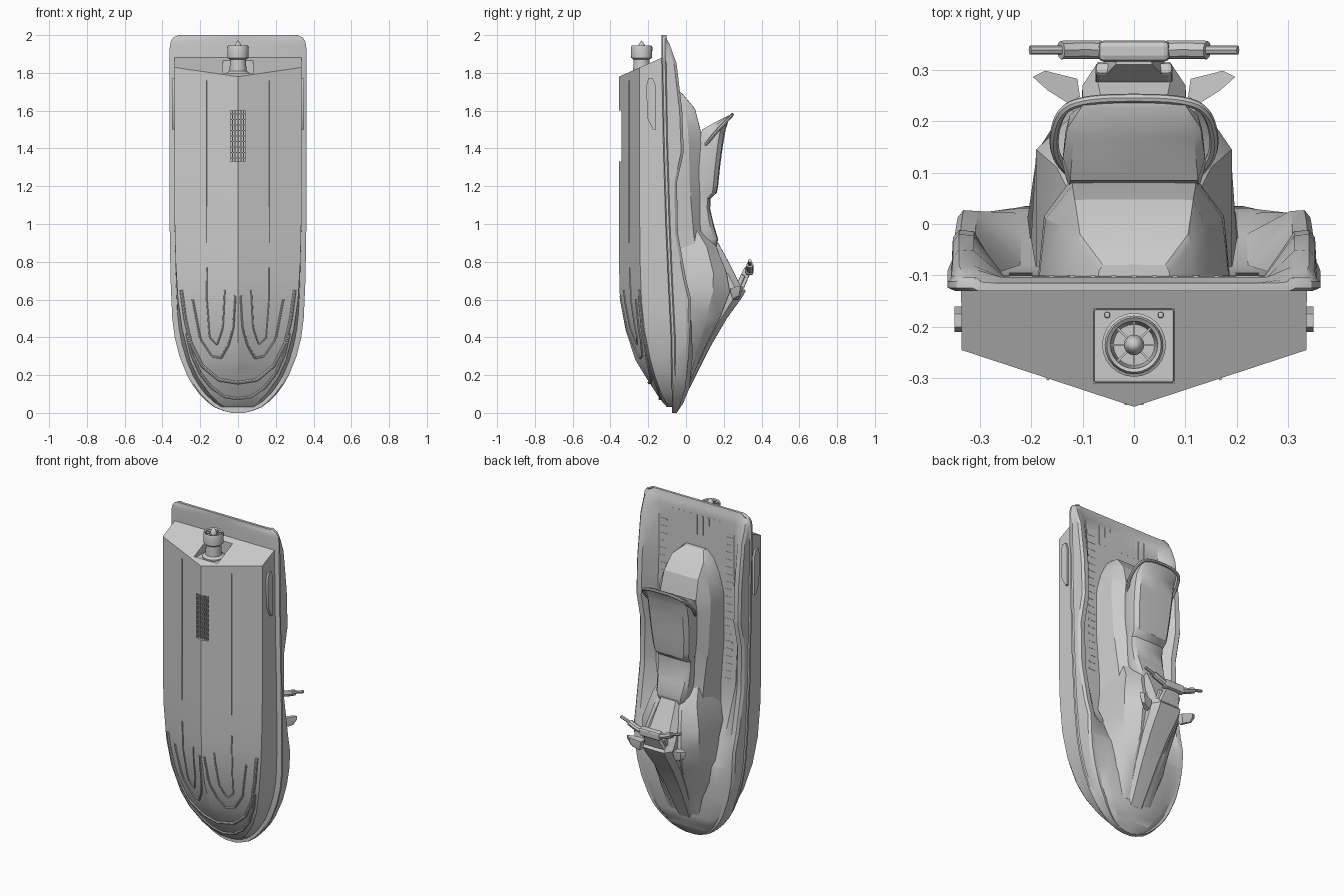
import bpy, bmesh, math
from mathutils import Vector
from mathutils.bvhtree import BVHTree

if "Cube" in bpy.data.objects:
    bpy.data.objects.remove(bpy.data.objects["Cube"])


def lerp(table, z):
    """Interpolate a station table whose first column is z."""
    if z <= table[0][0]:
        return table[0][1:]
    for a, b in zip(table, table[1:]):
        if z <= b[0]:
            t = (z - a[0]) / (b[0] - a[0])
            return tuple(p + (q - p) * t for p, q in zip(a[1:], b[1:]))
    return table[-1][1:]


def finish(name, bm, angle=28):
    bmesh.ops.remove_doubles(bm, verts=bm.verts, dist=0.0005)
    bmesh.ops.recalc_face_normals(bm, faces=bm.faces)
    me = bpy.data.meshes.new(name)
    bm.to_mesh(me)
    bm.free()
    ob = bpy.data.objects.new(name, me)
    bpy.context.collection.objects.link(ob)
    smooth(ob, angle)
    return ob


def smooth(ob, angle=28):
    bpy.ops.object.select_all(action='DESELECT')
    ob.select_set(True)
    bpy.context.view_layer.objects.active = ob
    bpy.ops.object.shade_smooth_by_angle(angle=math.radians(angle))


def skin(bm, rings, caps=True):
    n = len(rings[0])
    for a, b in zip(rings, rings[1:]):
        for i in range(n):
            bm.faces.new((a[i], a[(i + 1) % n], b[(i + 1) % n], b[i]))
    if caps:
        bm.faces.new(rings[0])
        bm.faces.new(rings[-1])


def loft(name, rows, angle=28):
    """Skin half sections (centre bottom to centre top), mirrored in x."""
    bm = bmesh.new()
    rings = []
    for half in rows:
        ring = list(half) + [(-x, y, z) for x, y, z in reversed(half) if x > 0]
        rings.append([bm.verts.new(p) for p in ring])
    skin(bm, rings)
    return finish(name, bm, angle)


def box(name, c, s, bevel=0, rot=(0, 0, 0)):
    bpy.ops.mesh.primitive_cube_add(size=1, location=c, rotation=rot)
    ob = bpy.context.object
    ob.name = name
    ob.scale = s
    bpy.ops.object.transform_apply(location=False, rotation=False)
    if bevel:
        m = ob.modifiers.new("bevel", 'BEVEL')
        m.width, m.segments = bevel, 2
    return ob


def tube(name, pts, r):
    cu = bpy.data.curves.new(name, 'CURVE')
    cu.dimensions, cu.bevel_depth, cu.bevel_resolution = '3D', r, 2
    cu.use_fill_caps = True
    sp = cu.splines.new('NURBS')
    sp.points.add(len(pts) - 1)
    for p, co in zip(sp.points, pts):
        p.co = (*co, 1)
    sp.order_u, sp.use_endpoint_u, sp.resolution_u = 3, True, 6
    ob = bpy.data.objects.new(name, cu)
    bpy.context.collection.objects.link(ob)
    bpy.ops.object.select_all(action='DESELECT')
    ob.select_set(True)
    bpy.context.view_layer.objects.active = ob
    bpy.ops.object.convert(target='MESH')
    smooth(bpy.context.object, 40)


def turned(name, prof, y0, n=24):
    """Revolve an (r, z) profile about a z axis at y0."""
    bm = bmesh.new()
    skin(bm, [[bm.verts.new((r * math.cos(k * math.tau / n), y0 + r * math.sin(k * math.tau / n), z))
               for k in range(n)] for r, z in prof], False)
    return finish(name, bm)


def carve(ob, c, s):
    cutter = box("cutter", c, s)
    m = ob.modifiers.new("cut", 'BOOLEAN')
    m.operation, m.object, m.solver = 'DIFFERENCE', cutter, 'EXACT'
    bpy.context.view_layer.objects.active = ob
    bpy.ops.object.modifier_apply(modifier=m.name)
    bpy.data.objects.remove(cutter)


# Main lines: half width of the rim and its height
RIM = [(0, .03, -.075), (.01, .075, -.075), (.03, .125, -.075), (.06, .165, -.075), (.1, .205, -.075),
       (.15, .242, -.076), (.2, .27, -.077), (.3, .31, -.079), (.4, .335, -.08), (.5, .348, -.085),
       (.7, .357, -.095), (1, .362, -.108), (1.4, .362, -.12), (1.93, .362, -.13), (1.965, .357, -.13),
       (1.985, .345, -.13), (2, .315, -.13)]

# Hull: keel y, chine half width, chine y
HULL = [(.03, -.1, .06, -.09), (.06, -.127, .11, -.108), (.1, -.155, .15, -.13), (.19, -.213, .215, -.163),
        (.28, -.268, .255, -.188), (.44, -.32, .295, -.22), (.6, -.35, .318, -.236), (.8, -.355, .33, -.243),
        (1, -.355, .335, -.245), (1.9, -.355, .335, -.245)]
rows = []
for z in [.03, .045, .06, .08, .1, .14, .19, .23, .28, .36, .44, .52, .6, .7, .8, 1, 1.4, 1.78]:
    yk, wc, yc = lerp(HULL, z)
    w, yr = lerp(RIM, z)
    w = max(wc + .001, w - .028)
    half = [(0, yk), (wc * .5, (yk + yc) / 2), (wc, yc), (w, yr + .01), (0, yr + .01)]
    rows.append([(x, y, z + ((y + .355) * .444 if z == 1.78 else 0)) for x, y in half])
hull = loft("hull", rows, 22)
bm = bmesh.new()
bm.from_mesh(hull.data)
tree = BVHTree.FromBMesh(bm)
carve(hull, (0, -.237, 1.88), (.158, .146, .2))
carve(hull, (0, -.37, 1.465), (.08, .09, .27))

# Spray rails and strakes laid on the bow bottom
RAILS = {"bow_rail": ([(0, .16), (.1, .175), (.19, .25), (.25, .37), (.28, .5), (.3, .65)], .009),
         "lower_bow_rail": ([(0, .075), (.07, .085), (.14, .135), (.2, .21), (.245, .31), (.27, .42)], .008),
         "inner_bow_rail": ([(.015, .62), (.025, .45), (.05, .36), (.09, .29), (.14, .3), (.2, .39), (.24, .6)], .006),
         "small_bow_rail": ([(.07, .65), (.08, .45), (.11, .36), (.15, .4), (.165, .6), (.166, .77)], .004),
         "strake": ([(.167, .9), (.1675, 1.3), (.1675, 1.76)], .003)}
for name, (pts, r) in RAILS.items():
    for s in (-1, 1):
        path = []
        for (xa, za), (xb, zb) in zip(pts, pts[1:]):
            for k in range(5):
                x, z = xa + (xb - xa) * k / 4, za + (zb - za) * k / 4
                hit = tree.ray_cast(Vector((s * x, -1, z)), Vector((0, 1, 0)))[0]
                if hit and (k < 4 or (xb, zb) == pts[-1]):
                    path.append(hit + Vector((0, -.001, 0)))
        tube(name, path, r)

# Deck with raised side bolsters and footwells: bolster y, floor y, floor fraction
DECK = [(0, -.05, -.05, .7), (.05, -.03, -.015, .7), (.13, -.005, .018, .7), (.3, .012, .035, .68), (.48, .022, .03, .66),
        (.6, .025, -.02, .62), (.7, .0, -.08, .62), (.95, -.045, -.095, .74), (1.22, -.05, -.1, .76),
        (1.38, -.014, -.1, .72), (1.6, -.022, -.1, .7), (1.85, -.052, -.102, .7), (1.95, -.088, -.103, .72), (2, -.115, -.115, .75)]
rows = []
for z in sorted({s[0] for s in RIM + DECK}):
    w, yr = lerp(RIM, z)
    yb, yf, f = lerp(DECK, z)
    yb, yf = max(yb, yr + .015), max(yf, yr + .008)
    half = [(0, yr), (w * .96, yr), (w, yr + .006), (w, yr + .018), (w * .982, yr + .024),
            (w * .972, max(yb - .012, yr + .026)), (w * .94, yb + .002), (w * .86, yb), (w * f, yf), (0, yf)]
    rows.append([(x, y, z) for x, y in half])
loft("deck", rows, 30)

# Fine grip ribs on the footwell and stern floor
for k in range(20):
    z = .98 + k * .045
    for s in (-1, 1):
        box("floor_grip", (s * .22, lerp(DECK, z)[1], z), (.045, .003, .01))
for k in range(9):
    box("stern_grip", (-.16 + k * .04, -.102, 1.86), (.01, .003, .12))


def body(name, table, angle=25):
    """Six sided body: z, base w, base y, shoulder w, shoulder y, top w, top y."""
    return loft(name, [[(0, yb, z), (wb, yb, z), (ws, ys, z), (wt, yt, z), (0, yt + .001, z)]
                       for z, wb, yb, ws, ys, wt, yt in table], angle)


# Central seat pedestal
body("pedestal", [(1.73, .07, -.11, .068, -.09, .06, -.08), (1.69, .115, -.11, .11, -.04, .105, -.02),
                  (1.61, .155, -.11, .14, -.005, .115, .047), (1.5, .185, -.11, .172, .01, .12, .075),
                  (1.42, .187, -.11, .175, .015, .12, .09),
                  (1.2, .187, -.11, .165, .02, .1, .09), (.95, .17, -.1, .145, .04, .09, .09),
                  (.7, .18, -.09, .16, .08, .09, .12)])
# Front fairing and raised hood spine
body("fairing", [(.98, .13, -.1, .12, .05, .07, .08), (.88, .165, -.09, .15, .11, .085, .16), (.74, .19, -.09, .19, .145, .115, .215),
                 (.64, .2, -.03, .188, .142, .13, .232), (.5, .21, -.01, .165, .105, .1, .178),
                 (.33, .19, -.01, .14, .055, .09, .092), (.16, .12, -.02, .1, .02, .07, .022)])
body("hood", [(.9, .06, .08, .065, .14, .05, .17), (.8, .09, .1, .085, .19, .06, .225), (.7, .11, .1, .1, .24, .07, .275),
              (.645, .11, .1, .1, .27, .07, .315), (.61, .11, .1, .1, .255, .07, .295), (.5, .1, .1, .09, .185, .06, .215),
              (.35, .085, .05, .075, .105, .05, .128), (.13, .06, -.02, .05, .005, .035, .018)])

# Two step seat: z, half width, top y, bottom y
rows = []
for z, w, yt, yb in [(1.575, .1, .24, .225), (1.545, .13, .224, .165), (1.5, .138, .21, .085), (1.42, .14, .196, .07),
                     (1.3, .135, .18, .06), (1.2, .125, .17, .055), (1.165, .12, .163, .055), (1.135, .115, .13, .055),
                     (1.08, .113, .128, .055), (1, .11, .146, .05), (.92, .1, .17, .06), (.88, .085, .163, .09), (.86, .06, .145, .12)]:
    h = yt - yb
    rows.append([(0, yb, z), (w * .9, yb, z), (w, yb + h * .35, z), (w * .96, yt - h * .22, z),
                 (w * .8, yt - h * .04, z), (0, yt, z)])
loft("seat", rows, 35)
half_rail = [(.115, .09, 1.4), (.15, .12, 1.44), (.158, .17, 1.5), (.14, .225, 1.555), (.09, .242, 1.575)]
tube("grab_rail", [(-x, y, z) for x, y, z in half_rail] + [(0, .245, 1.58)] + half_rail[::-1], .009)

# Steering: dash, column, bar, grips
box("dash", (0, .285, .69), (.15, .025, .09), .008, (math.radians(-25), 0, 0))
loft("steering_column", [[(0, y - .025, z), (w, y - .025, z), (w * .8, y + .02, z), (0, y + .022, z)]
                         for z, w, y in [(.66, .08, .285), (.72, .06, .31), (.77, .035, .335)]])
box("bar_pad", (0, .336, .755), (.14, .042, .05), .012)
for s in (-1, 1):
    tube("bar_arm", [(s * .06, .338, .755), (s * .1, .34, .765), (s * .142, .338, .785)], .018)
    tube("grip", [(s * .13, .338, .78), (s * .17, .338, .795), (s * .202, .338, .805)], .009)
    # Mirrors
    bm = bmesh.new()
    outline = [(.105, .247), (.13, .236), (.168, .26), (.197, .286), (.173, .298), (.11, .282)]
    skin(bm, [[bm.verts.new((s * (x * f + .14 * (1 - f)), y * f + .265 * (1 - f), z + (x - .1) * .25)) for x, y in outline]
              for z, f in ((.65, 1), (.63, 1), (.595, .65))])
    finish("mirror", bm)
    # Side sponsons
    bm = bmesh.new()
    shape = [(-.2, 1.77), (-.175, 1.77), (-.16, 1.73), (-.16, 1.5), (-.175, 1.5), (-.205, 1.56), (-.21, 1.73)]
    skin(bm, [[bm.verts.new((s * x, y, z)) for y, z in shape] for x in (.325, .349)])
    finish("sponson", bm)

# Jet drive: mounting plate, nozzle, hub, vanes
box("jet_plate", (0, -.237, 1.785), (.155, .143, .014), .004)
turned("jet_nozzle", [(.062, 1.79), (.062, 1.8), (.045, 1.81), (.042, 1.87), (.055, 1.88), (.057, 1.935), (.053, 1.945),
                      (.046, 1.94), (.04, 1.86), (.0, 1.86)], -.235)
turned("jet_hub", [(.018, 1.86), (.02, 1.93), (.016, 1.95), (.0, 1.972)], -.235, 16)
for k in range(8):
    a = k * math.tau / 8
    box("jet_vane", (.033 * math.cos(a), -.235 + .033 * math.sin(a), 1.91), (.032, .004, .05), 0, (0, 0, a))
for s in (-1, 1):
    box("plate_bolt", (s * .052, -.177, 1.795), (.011, .011, .012), .003)

# Intake grate
for k in range(5):
    box("grate_bar", (-.03 + k * .015, -.335, 1.465), (.005, .014, .27))
for k in range(9):
    box("grate_cross_bar", (0, -.333, 1.35 + k * .029), (.08, .008, .005))
